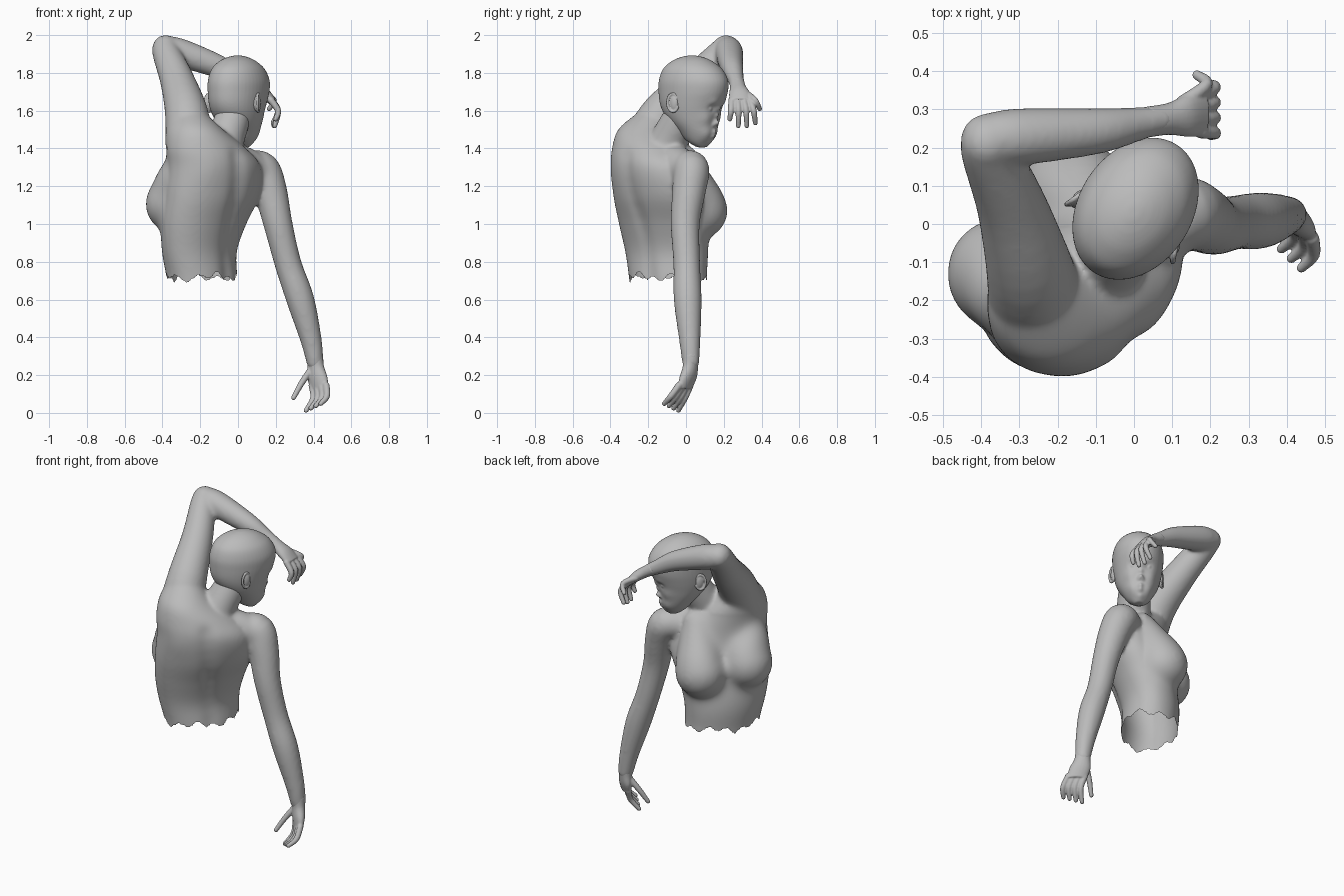
import bpy, bmesh, math
from mathutils import Vector, Matrix

if "Cube" in bpy.data.objects:
    bpy.data.objects.remove(bpy.data.objects["Cube"])

skin_mat = bpy.data.materials.new("matte_grey")
skin_mat.diffuse_color = (0.5, 0.5, 0.5, 1)
skin_mat.use_nodes = True
skin_mat.node_tree.nodes["Principled BSDF"].inputs["Base Color"].default_value = skin_mat.diffuse_color


def spline(rows, n=5):
    """Catmull-Rom interpolation through rows of numbers."""
    out = []
    for i in range(len(rows) - 1):
        a, b, c, d = (rows[max(i - 1, 0)], rows[i], rows[i + 1], rows[min(i + 2, len(rows) - 1)])
        for k in range(n):
            t = k / n
            out.append([0.5 * (2 * q + (r - p) * t + (2 * p - 5 * q + 4 * r - s) * t * t
                               + (3 * q - p - 3 * r + s) * t ** 3)
                        for p, q, r, s in zip(a, b, c, d)])
    return out + [list(rows[-1])]


def loft(bm, rings, n=32):
    """Closed skin through rings of (centre, half-axis u, half-axis v)."""
    loops = []
    for c, u, v in rings:
        loops.append([bm.verts.new(c + u * math.cos(2 * math.pi * i / n) + v * math.sin(2 * math.pi * i / n))
                      for i in range(n)])
    for a, b in zip(loops, loops[1:]):
        for i in range(n):
            j = (i + 1) % n
            bm.faces.new((a[i], a[j], b[j], b[i]))
    bm.faces.new(loops[0])
    bm.faces.new(loops[-1])


def tube(bm, rows, n=16):
    """Round limb through rows of x, y, z, radius, with ball ends."""
    pts = spline(rows)
    rings = []
    for i, p in enumerate(pts):
        a, b = pts[max(i - 1, 0)], pts[min(i + 1, len(pts) - 1)]
        t = (Vector(b[:3]) - Vector(a[:3])).normalized()
        u = t.orthogonal().normalized() if i == 0 else (u - t * u.dot(t)).normalized()
        rings.append((Vector(p[:3]), u * p[3], t.cross(u) * p[3]))
    loft(bm, rings, n)
    for p in (rows[0], rows[-1]):
        ball(bm, p[:3], (p[3],) * 3)


def ball(bm, at, size, yaw=0.0):
    m = Matrix.Translation(at) @ Matrix.Rotation(yaw, 4, 'Z') @ Matrix.Diagonal((*size, 1))
    bmesh.ops.create_uvsphere(bm, u_segments=24, v_segments=16, radius=1, matrix=m)


def skin(name, bm, voxel, rounds):
    """Fuse the overlapping shapes into one smooth surface."""
    bmesh.ops.recalc_face_normals(bm, faces=bm.faces)
    me = bpy.data.meshes.new(name)
    bm.to_mesh(me)
    bm.free()
    ob = bpy.data.objects.new(name, me)
    bpy.context.collection.objects.link(ob)
    bpy.context.view_layer.objects.active = ob
    r = ob.modifiers.new("fuse", 'REMESH')
    r.mode, r.voxel_size = 'VOXEL', voxel
    s = ob.modifiers.new("relax", 'SMOOTH')
    s.factor, s.iterations = 0.5, rounds
    for m in ("fuse", "relax"):
        bpy.ops.object.modifier_apply(modifier=m)
    ob.data.materials.clear()
    ob.data.materials.append(skin_mat)
    ob.data.shade_smooth()
    return ob


def sculpt(ob, dabs):
    """Push the surface at each dab: (centre, direction, amount, radius)."""
    for v in ob.data.vertices:
        move = Vector()
        for c, d, amt, rad in dabs:
            q = (v.co - c).length_squared / rad ** 2
            if q < 9:
                move += d * (amt * math.exp(-q))
        v.co += move


# ---- torso: x, y, z, half width, half depth, yaw in degrees
bm = bmesh.new()
torso = [(-.19, -.095, .58, .215, .165, 55), (-.19, -.095, .7, .222, .168, 55),
         (-.206, -.10, .85, .243, .172, 54), (-.182, -.12, 1.0, .268, .185, 48),
         (-.137, -.142, 1.15, .288, .197, 42), (-.125, -.167, 1.3, .272, .197, 37),
         (-.17, -.192, 1.4, .225, .185, 35), (-.23, -.205, 1.5, .148, .157, 35),
         (-.255, -.175, 1.58, .088, .095, 35)]
rings = []
for x, y, z, a, b, yaw in spline(torso):
    c, s = math.cos(math.radians(yaw)), math.sin(math.radians(yaw))
    rings.append((Vector((x, y, z)), Vector((c, s, 0)) * a, Vector((-s, c, 0)) * b))
loft(bm, rings, 48)

# breasts, tapering up into the chest
for x, y, z, wide in ((-.343, -.13, 1.105, .01), (-.155, .073, 1.07, 0)):
    tube(bm, [(x + .08, y - .08, z + .26, .085), (x + .045 - wide, y - .045 - wide, z + .14, .122),
              (x + .015, y - .012, z + .05, .143), (x, y, z, .152)], 32)

# neck with its slope into the shoulders
tube(bm, [(-.10, -.15, 1.28, .13), (-.075, -.10, 1.42, .105), (-.035, -.04, 1.54, .095), (-.01, 0, 1.62, .09)], 24)
tube(bm, [(-.09, -.12, 1.36, .09), (.03, -.04, 1.32, .09), (.13, .025, 1.265, .09)], 24)

# lowered arm
tube(bm, [(.06, 0, 1.295, .09), (.126, .028, 1.285, .097), (.172, .015, 1.17, .089),
          (.212, -.004, 1.0, .077), (.265, .004, .79, .071), (.33, .009, .6, .074),
          (.386, .02, .39, .057), (.408, .025, .27, .046)], 24)

# raised arm, bent at the elbow
tube(bm, [(-.255, -.22, 1.41, .13), (-.272, -.122, 1.585, .115), (-.32, .045, 1.755, .092),
          (-.375, .18, 1.895, .076), (-.383, .212, 1.93, .071)], 24)
tube(bm, [(-.385, .22, 1.927, .069), (-.30, .228, 1.905, .075), (-.10, .243, 1.832, .061),
          (.01, .262, 1.772, .045), (.07, .273, 1.738, .038)], 24)

body = skin("body", bm, .011, 9)

# soften the chest where the shapes meet
bm = bmesh.new()
bm.from_mesh(body.data)
chest = [v for v in bm.verts if .72 < v.co.z < 1.42 and v.co.x < .06 and v.co.y - v.co.x > .1]
for _ in range(40):
    bmesh.ops.smooth_vert(bm, verts=chest, factor=.5, use_axis_x=True, use_axis_y=True, use_axis_z=True)
bm.to_mesh(body.data)
bm.free()

# spine groove and shoulder blades
back = Vector((.7, -.7, 0))
top, low = Vector((0, -.32, 1.36)), Vector((-.045, -.2, .68))
dabs = [(low.lerp(top, i / 10), back, -.012, .05) for i in range(11)]
dabs += [(Vector((-.17, -.40, 1.28)), back, .008, .09)]
sculpt(body, dabs)

# ragged open edge at the waist
bm = bmesh.new()
bm.from_mesh(body.data)
gone = []
for f in bm.faces:
    p = f.calc_center_median()
    a = math.atan2(p.y + .095, p.x + .19)
    edge = .717 + .012 * math.sin(4 * a) + .014 * math.sin(11 * a + 1)
    if p.z < edge and p.x < .12:
        gone.append(f)
bmesh.ops.delete(bm, geom=gone, context='FACES')
rim = [v for v in bm.verts if v.is_boundary]
for _ in range(2):
    bmesh.ops.smooth_vert(bm, verts=rim, factor=.5, use_axis_x=True, use_axis_y=True, use_axis_z=True)
bm.to_mesh(body.data)
bm.free()

# ---- head: height, forward offset, half length, half width
fwd, side, base = Vector((.545, .838, 0)), Vector((.838, -.545, 0)), Vector((.004, .04, 0))


def on_head(t, s, z):
    return base + fwd * t + side * s + Vector((0, 0, z))


profile = [(1.406, .052, .025, .025), (1.425, .042, .05, .05), (1.45, .035, .078, .07), (1.49, .025, .104, .092),
           (1.54, .003, .132, .115), (1.59, -.01, .16, .13), (1.64, -.01, .182, .14), (1.70, -.002, .197, .147),
           (1.76, .0, .197, .147), (1.82, -.006, .168, .128), (1.86, -.01, .118, .092),
           (1.882, -.01, .068, .052), (1.892, -.01, .02, .015)]
bm = bmesh.new()
loft(bm, [(on_head(t, 0, z), side * w, fwd * l) for z, t, l, w in spline(profile)], 48)
head = skin("head", bm, .006, 6)

# brow, eyes, nose, lips, chin
face = [(.165, 0, 1.605, .008, .018), (.155, 0, 1.57, .018, .015), (.142, 0, 1.535, .030, .016),
        (.138, .015, 1.525, .009, .010), (.138, -.015, 1.525, .009, .010),
        (.128, 0, 1.487, .012, .015), (.118, 0, 1.464, .011, .014), (.095, 0, 1.428, .010, .022)]
for sg in (1, -1):
    face += [(.155, sg * .050, 1.612, -.013, .022), (.145, sg * .050, 1.610, .009, .012),
             (.155, sg * .05, 1.645, .005, .025), (.11, sg * .07, 1.555, .010, .04),
             (.105, sg * .055, 1.47, .008, .035)]
sculpt(head, [(on_head(t, s, z), fwd, a, r) for t, s, z, a, r in face])

# ears: shell with a raised rim
for name, sg, t in (("right_ear", 1, -.035), ("left_ear", -1, -.06)):
    bm = bmesh.new()
    ball(bm, on_head(t, sg * .138, 1.642), (.017, .027, .046), math.atan2(side.y, side.x))
    rim = []
    for i in range(11):
        a = math.radians(-60 + 30 * i)
        out = .146 + .011 * math.sin(a)
        rim.append((*on_head(t - .028 * math.sin(a), sg * out, 1.642 + .047 * math.cos(a)), .0075))
    tube(bm, rim, 10)
    skin(name, bm, .004, 3)


# ---- hands: palm rings plus five fingers
def hand(name, palm, u, v, fingers):
    bm = bmesh.new()
    loft(bm, [(Vector(p[:3]), u * p[3], v * p[4]) for p in spline(palm)], 20)
    for f in fingers:
        tube(bm, [(*p, r) for p, r in zip(f, (.0185, .0165, .013))], 12)
    skin(name, bm, .005, 3)


low_fingers = [((.392 + .025 * i, .022 - .02 * i, .145), (.398 + .024 * i, -.006 - .025 * i, .078 + .003 * i),
                (.360 + .026 * i, -.04 - .025 * i, .013 + .012 * i)) for i in range(4)]
low_fingers.append(((.38, .02, .22), (.335, -.005, .155), (.294, -.035, .08)))
hand("lowered_hand", [(.406, .025, .31, .045, .045), (.411, .024, .25, .047, .037),
                      (.42, .012, .19, .062, .034), (.43, -.006, .13, .058, .023)],
     Vector((.8, -.6, 0)), Vector((.6, .8, 0)), low_fingers)

high_fingers = [((.175, .242 + .032 * i, 1.655), (.212, .238 + .040 * i, 1.60),
                 (.20 - .005 * i, .232 + .045 * i, (1.555, 1.52, 1.52, 1.535)[i])) for i in range(4)]
high_fingers.append(((.13, .32, 1.69), (.19, .365, 1.655), (.165, .39, 1.61)))
hand("raised_hand", [(.03, .266, 1.762, .041, .039), (.09, .275, 1.725, .042, .034),
                     (.14, .284, 1.69, .056, .031), (.185, .289, 1.648, .060, .022)],
     Vector((0, 1, 0)), Vector((.6, 0, .8)), high_fingers)
